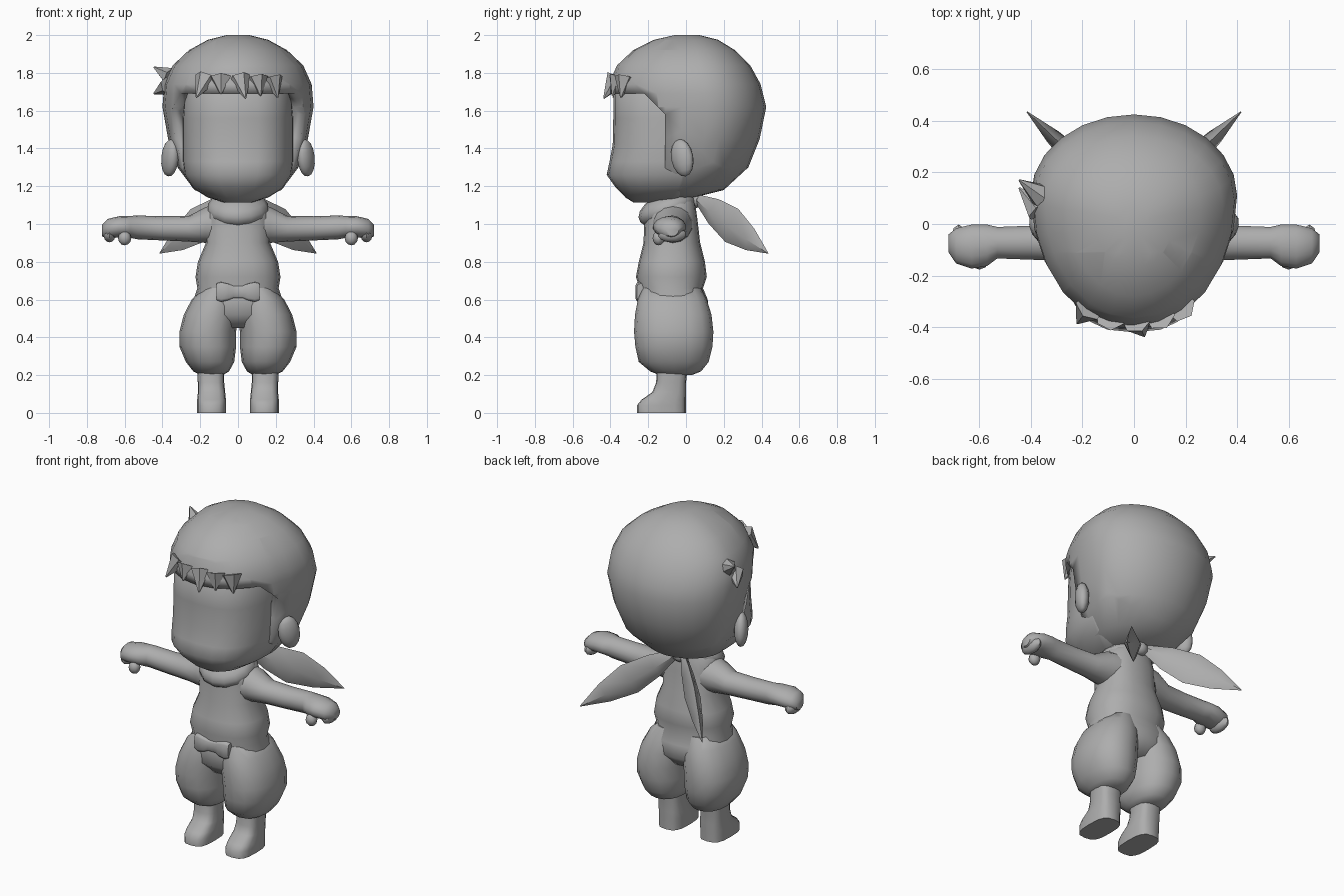
import bpy, bmesh, math
from mathutils import Vector, Matrix

if "Cube" in bpy.data.objects:
    bpy.data.objects.remove(bpy.data.objects["Cube"])

grey = bpy.data.materials.new("plain_grey")
grey.diffuse_color = (0.42, 0.42, 0.42, 1)
grey.use_nodes = True
grey.node_tree.nodes["Principled BSDF"].inputs["Base Color"].default_value = grey.diffuse_color


def finish(name, bm, mirror=False, thick=0.0, angle=50):
    bmesh.ops.recalc_face_normals(bm, faces=bm.faces[:])
    me = bpy.data.meshes.new(name)
    bm.to_mesh(me)
    bm.free()
    ob = bpy.data.objects.new(name, me)
    bpy.context.collection.objects.link(ob)
    me.materials.append(grey)
    bpy.ops.object.select_all(action='DESELECT')
    ob.select_set(True)
    bpy.context.view_layer.objects.active = ob
    bpy.ops.object.shade_smooth_by_angle(angle=math.radians(angle))
    if thick:
        m = ob.modifiers.new("thickness", 'SOLIDIFY')
        m.thickness, m.offset = thick, -1
    if mirror:
        m = ob.modifiers.new("mirror", 'MIRROR')
        m.use_mirror_merge = False
    return ob


def loft(rings, n=20, power=1.0, frac=0.5, axis='z'):
    """Rings: (position on axis, sideways centre, half width, front y, back y)."""
    bm = bmesh.new()
    loops = []
    for s, c, hw, yf, yb in rings:
        mid = yf + frac * (yb - yf)
        loop = []
        for i in range(n):
            a = 2 * math.pi * i / n
            co, si = math.cos(a), math.sin(a)
            u = c + hw * math.copysign(abs(co) ** power, co)
            v = math.copysign(abs(si) ** power, si)
            y = mid + v * ((yb - mid) if v > 0 else (mid - yf))
            loop.append(bm.verts.new((u, y, s) if axis == 'z' else (s, y, u)))
        loops.append(loop)
    for a, b in zip(loops, loops[1:]):
        for i in range(n):
            j = (i + 1) % n
            bm.faces.new((a[i], a[j], b[j], b[i]))
    bm.faces.new(loops[0])
    bm.faces.new(loops[-1])
    return bm


def ball(center, radii, rot=Matrix.Identity(4), u=14, v=9):
    bm = bmesh.new()
    m = Matrix.Translation(center) @ rot @ Matrix.Diagonal((*radii, 1))
    bmesh.ops.create_uvsphere(bm, u_segments=u, v_segments=v, radius=1, matrix=m)
    return bm


def tuft(name, base, tip, r):
    d = Vector(tip) - Vector(base)
    bm = bmesh.new()
    m = Matrix.Translation(Vector(base) + d / 2) @ d.to_track_quat('Z', 'Y').to_matrix().to_4x4()
    bmesh.ops.create_cone(bm, cap_ends=True, segments=6, radius1=r, radius2=0.004,
                          depth=d.length, matrix=m)
    finish(name, bm)


# Face with protruding chin
finish("face", loft([
    (1.115, 0, .08, -.28, -.10), (1.14, 0, .16, -.32, -.03), (1.19, 0, .24, -.37, .02),
    (1.26, 0, .285, -.42, .05), (1.33, 0, .295, -.405, .05), (1.42, 0, .295, -.388, .05),
    (1.56, 0, .295, -.385, .05), (1.70, 0, .285, -.385, .05), (1.76, 0, .25, -.33, .05)],
    n=24, power=.75, frac=.85))

# Hair cap with an opening cut for the face
bm = loft([
    (1.14, 0, .12, -.25, .04), (1.18, 0, .23, -.32, .20), (1.30, 0, .32, -.36, .33),
    (1.45, 0, .37, -.38, .39), (1.62, 0, .40, -.40, .425), (1.74, 0, .39, -.41, .395),
    (1.84, 0, .345, -.365, .34), (1.92, 0, .26, -.28, .26), (1.975, 0, .16, -.17, .17),
    (2.0, 0, .06, -.06, .07)], n=24, frac=.62)
for co, no in (((0, -.11, 0), (0, 1, 0)), ((0, 0, 1.69), (0, 0, 1)), ((0, -.11, 1.58), (0, 1, 1))):
    bmesh.ops.bisect_plane(bm, geom=bm.verts[:] + bm.edges[:] + bm.faces[:],
                           plane_co=co, plane_no=no, dist=1e-5)
gone = []
for f in bm.faces:
    p = f.calc_center_median()
    if p.y < -.11 and p.z < 1.69 and p.y + p.z < 1.47:
        gone.append(f)
bmesh.ops.delete(bm, geom=gone, context='FACES')
finish("hair", bm, thick=.07)

# Fringe and side tufts
for i, (b, t) in enumerate([
        ((-.17, -.32, 1.77), (-.22, -.385, 1.67)), ((-.09, -.36, 1.77), (-.09, -.405, 1.69)),
        ((.01, -.37, 1.77), (.04, -.435, 1.665)), ((.10, -.355, 1.77), (.12, -.39, 1.68)),
        ((.18, -.32, 1.77), (.21, -.345, 1.67))]):
    tuft(f"fringe_tuft_{i}", b, t, .06)
tuft("side_tuft_upper", (-.36, .11, 1.78), (-.445, .17, 1.83), .05)
tuft("side_tuft_lower", (-.37, .05, 1.73), (-.445, .14, 1.69), .05)

# Ears, flared outward towards the back
rot = Matrix.Rotation(math.radians(-30), 4, 'Z') @ Matrix.Rotation(math.radians(12), 4, 'X')
finish("ear", ball((.36, -.02, 1.35), (.04, .065, .10), rot, 12, 8), mirror=True)

# Torso and hips
finish("torso", loft([
    (1.15, 0, .10, -.17, .04), (1.10, 0, .155, -.21, .05), (1.03, 0, .175, -.22, .06),
    (.90, 0, .17, -.225, .075), (.80, 0, .212, -.25, .10), (.72, 0, .225, -.265, .11),
    (.66, 0, .215, -.245, .09), (.60, 0, .235, -.255, .115), (.52, 0, .23, -.255, .12),
    (.45, 0, .15, -.19, .06)], power=.85))

# Baggy trouser legs
finish("trouser_leg", loft([
    (.66, .10, .09, -.23, .08), (.60, .12, .125, -.255, .11), (.52, .142, .145, -.27, .135),
    (.43, .16, .15, -.275, .145), (.35, .16, .15, -.268, .14), (.27, .148, .128, -.25, .12),
    (.22, .142, .095, -.19, .08), (.20, .14, .06, -.14, .03)], n=16, power=.88), mirror=True)

# Shins and boots
finish("boot", loft([
    (.25, .145, .07, -.155, .01), (.16, .143, .07, -.158, 0), (.11, .14, .072, -.178, 0),
    (.07, .14, .076, -.235, 0), (.04, .14, .076, -.26, 0), (0, .14, .076, -.26, 0)],
    n=16, power=.65), mirror=True)

# Arms running out to the fists
finish("arm", loft([
    (.08, 1.0, .11, -.19, .04), (.17, .995, .095, -.17, .03), (.26, .975, .068, -.145, .005),
    (.40, .977, .064, -.14, -.005), (.53, .982, .063, -.135, -.01), (.57, .985, .058, -.165, 0),
    (.63, .985, .056, -.175, 0), (.69, .975, .052, -.155, -.015), (.72, .965, .03, -.11, -.04)],
    n=14, axis='x'), mirror=True)
finish("curled_fingers", ball((.68, -.075, .945), (.034, .075, .042), u=10, v=7), mirror=True)
finish("thumb", ball((.60, -.145, .925), (.035, .032, .038), u=8, v=6), mirror=True)

# Scarf: collar, knot and two leaf shaped tails
finish("scarf_collar", ball((0, -.10, 1.08), (.165, .16, .085),
                            Matrix.Rotation(math.radians(22), 4, 'X')))
finish("scarf_knot", ball((0, .055, 1.125), (.05, .04, .04), u=8, v=6))
start, end = Vector((.015, .05, 1.14)), Vector((.415, .435, .845))
wide, flat = Vector((.35, .35, .87)).normalized(), Vector((1, -1, 0)).normalized()
bm = bmesh.new()
rows = []
for t, w, k in ((0, .02, .015), (.25, .075, .035), (.5, .1, .045), (.75, .065, .03), (1, .002, .002)):
    p = start.lerp(end, t)
    rows.append([bm.verts.new(p + o) for o in (wide * w, flat * k, -wide * w, -flat * k)])
for a, b in zip(rows, rows[1:]):
    for i in range(4):
        bm.faces.new((a[i], a[(i + 1) % 4], b[(i + 1) % 4], b[i]))
bm.faces.new(rows[0])
bm.faces.new(rows[-1])
finish("scarf_tail", bm, mirror=True)

# Bow shaped belt buckle
finish("belt_bow", loft([
    (x, .64, h, -.268 + d, -.21) for x, h, d in (
        (-.115, .045, .008), (-.09, .054, 0), (-.05, .045, 0), (-.025, .034, .008),
        (.025, .034, .008), (.05, .045, 0), (.09, .054, 0), (.115, .045, .008))],
    n=12, power=.5, axis='x'))
